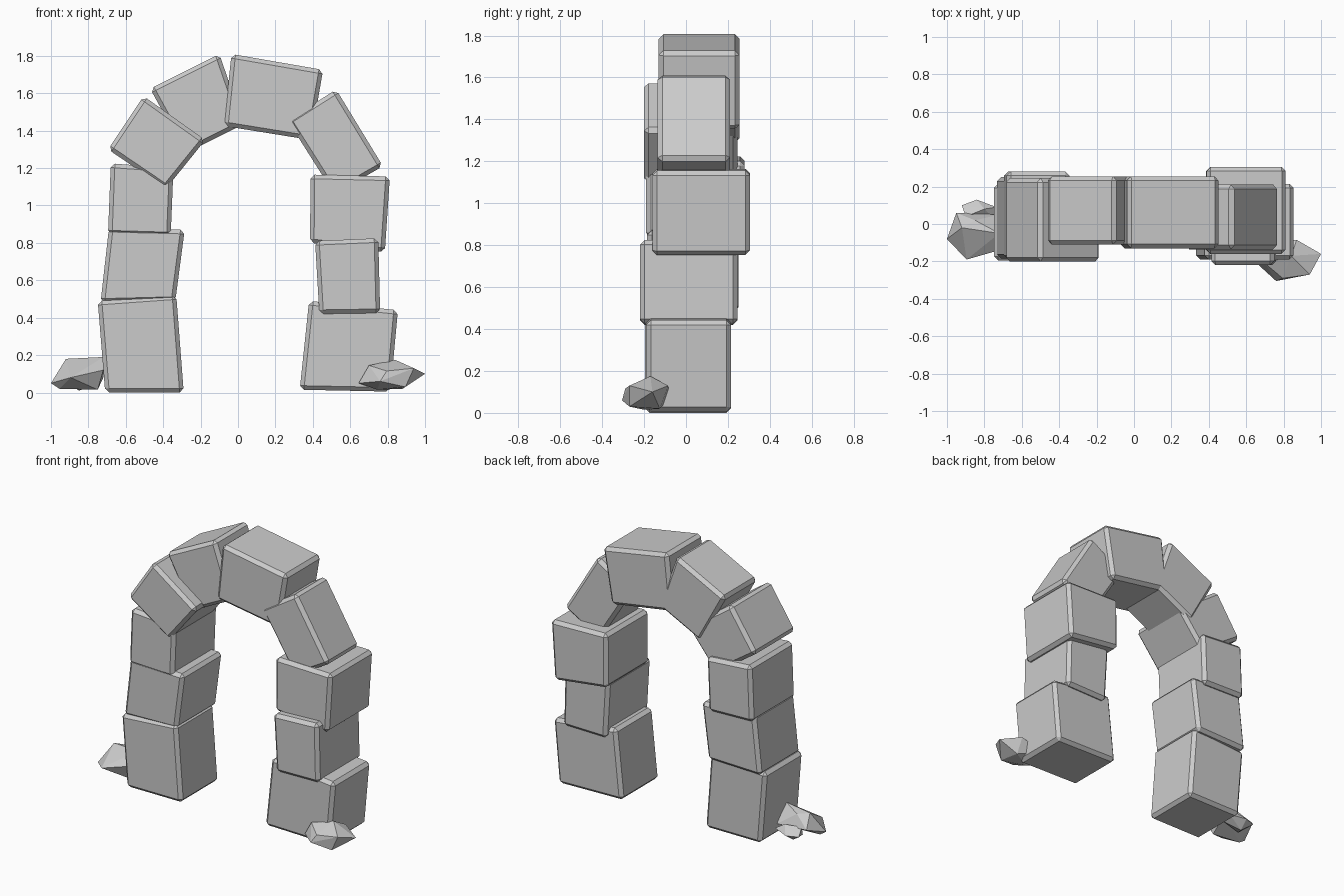
import bpy, bmesh

if "Cube" in bpy.data.objects:
    bpy.data.objects.remove(bpy.data.objects["Cube"])

stone = bpy.data.materials.new("grey stone")
stone.diffuse_color = (0.6, 0.6, 0.6, 1)
stone.use_nodes = True
stone.node_tree.nodes["Principled BSDF"].inputs["Base Color"].default_value = stone.diffuse_color


def finish(name, bm):
    bmesh.ops.recalc_face_normals(bm, faces=bm.faces[:])
    me = bpy.data.meshes.new(name)
    bm.to_mesh(me)
    bm.free()
    me.materials.append(stone)
    ob = bpy.data.objects.new(name, me)
    bpy.context.collection.objects.link(ob)
    return ob


def block(name, quad, y0, y1, chamfer=0.022):
    """Rough-cut block: front outline in x-z, pushed from y0 to y1, chamfered."""
    bm = bmesh.new()
    front = [bm.verts.new((x, y0, z)) for x, z in quad]
    back = [bm.verts.new((x, y1, z)) for x, z in quad]
    bm.faces.new(front)
    bm.faces.new(back[::-1])
    for i in range(4):
        j = (i + 1) % 4
        bm.faces.new((front[j], front[i], back[i], back[j]))
    bmesh.ops.recalc_face_normals(bm, faces=bm.faces[:])
    bmesh.ops.bevel(bm, geom=bm.edges[:], offset=chamfer, segments=1,
                    affect='EDGES', profile=0.5)
    return finish(name, bm)


def rock(name, points):
    """Faceted loose stone: hull around a few points."""
    bm = bmesh.new()
    for p in points:
        bm.verts.new(p)
    r = bmesh.ops.convex_hull(bm, input=bm.verts[:])
    loose = [v for v in bm.verts if not v.link_faces]
    bmesh.ops.delete(bm, geom=loose, context='VERTS')
    return finish(name, bm)


# left pillar
block("left_pillar_base", [(-.71, 0), (-.29, 0), (-.33, .52), (-.75, .49)], -.195, .215)
block("left_pillar_middle", [(-.735, .48), (-.335, .49), (-.285, .87), (-.69, .88)], -.185, .25)
block("left_pillar_top", [(-.695, .845), (-.36, .835), (-.345, 1.2), (-.68, 1.225)], -.19, .28)

# right pillar
block("right_pillar_base", [(.33, .015), (.815, .005), (.855, .44), (.38, .49)], -.19, .215)
block("right_pillar_middle", [(.435, .42), (.76, .425), (.75, .825), (.412, .81)], -.22, .245)
block("right_pillar_top", [(.385, .80), (.785, .75), (.812, 1.155), (.388, 1.165)], -.16, .305)

# arch stones
block("left_haunch", [(-.695, 1.3), (-.385, 1.09), (-.175, 1.35), (-.505, 1.585)], -.2, .245)
block("arch_left", [(-.28, 1.28), (.03, 1.435), (-.1, 1.81), (-.47, 1.625)], -.11, .255)
block("arch_right", [(-.075, 1.425), (.39, 1.35), (.455, 1.725), (-.035, 1.81)], -.13, .255)
block("right_haunch", [(.515, 1.06), (.775, 1.21), (.525, 1.62), (.265, 1.455)], -.135, .21)

# loose stones at the feet
rock("right_loose_stone", [
    (1, -.16, .10), (.84, -.17, .175), (.70, -.21, .145), (.645, -.2, .05),
    (.76, -.305, .06), (.94, -.27, .13), (.895, -.27, .03), (.87, -.085, .13),
    (.745, -.2, .015), (.88, -.125, .02), (.70, -.08, .07), (.795, -.29, .115)])
rock("left_loose_stone", [
    (-1, -.08, .05), (-.895, -.19, .08), (-.95, .06, .1), (-.92, -.02, .18),
    (-.72, -.05, .19), (-.72, -.14, .12), (-.72, .05, .08), (-.955, -.08, .02),
    (-.75, -.1, .015), (-.85, .02, .17)])
rock("left_small_stone", [
    (-.92, .1, .06), (-.84, .13, .06), (-.735, .09, .07), (-.9, .04, .1),
    (-.8, .08, .11), (-.85, .06, .01), (-.74, .02, .05), (-.88, 0, .03)])
